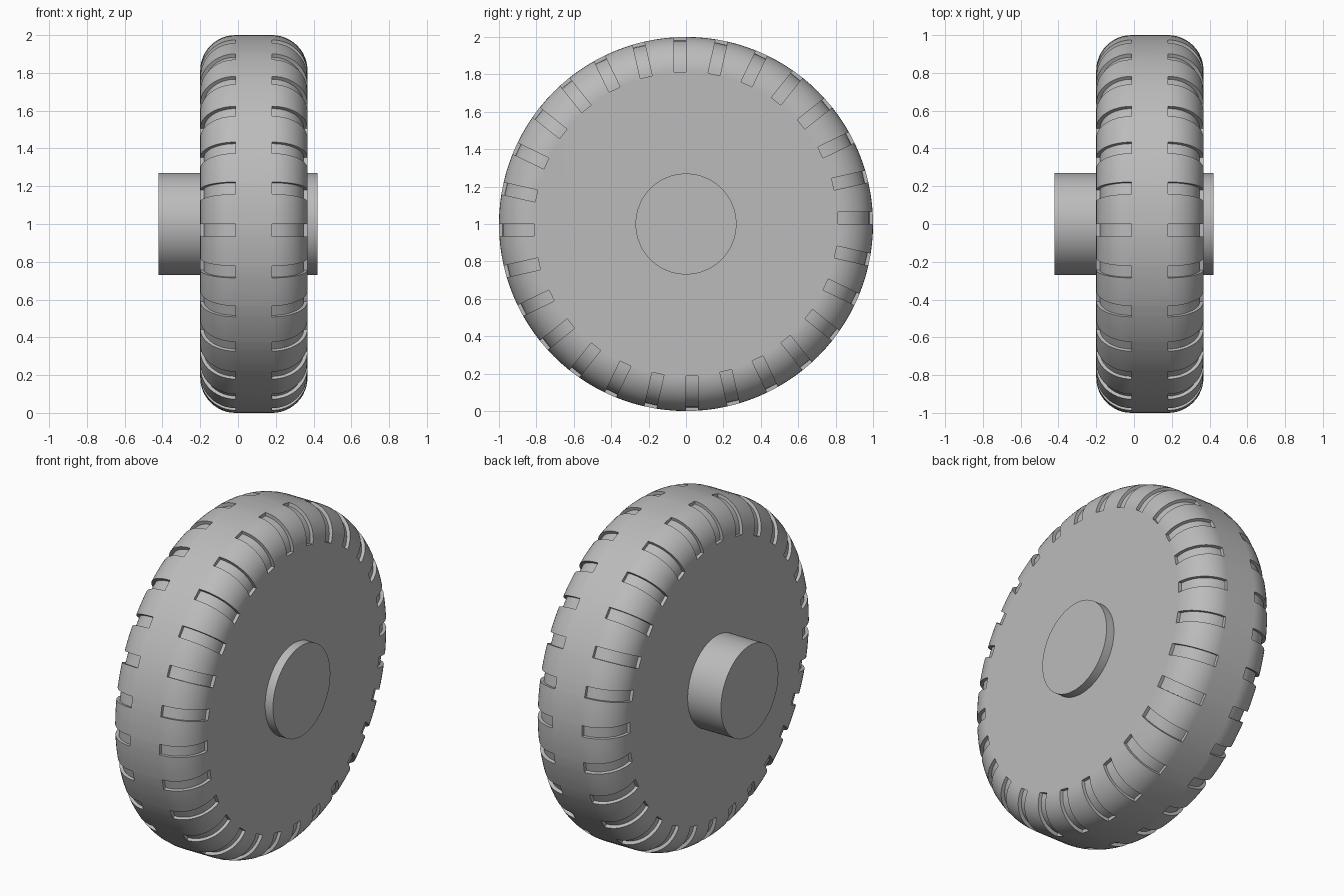
import bpy, bmesh, math
from mathutils import Matrix

if "Cube" in bpy.data.objects:
    bpy.data.objects.remove(bpy.data.objects["Cube"])

X0, X1 = -0.20, 0.368      # tyre side planes
R, FIL = 1.0, 0.187        # tyre radius and shoulder rounding
DEPTH, WIDTH, COUNT = 0.02, 0.065, 28
HUB_R, HUB_X = 0.27, 0.42

grey = bpy.data.materials.new("grey")
grey.diffuse_color = (0.5, 0.5, 0.5, 1)
grey.use_nodes = True
grey.node_tree.nodes["Principled BSDF"].inputs["Base Color"].default_value = grey.diffuse_color


def make_object(name, bm):
    bmesh.ops.recalc_face_normals(bm, faces=bm.faces[:])
    mesh = bpy.data.meshes.new(name)
    bm.to_mesh(mesh)
    bm.free()
    mesh.materials.append(grey)
    ob = bpy.data.objects.new(name, mesh)
    bpy.context.collection.objects.link(ob)
    return ob


def smooth(ob):
    bpy.ops.object.select_all(action='DESELECT')
    ob.select_set(True)
    bpy.context.view_layer.objects.active = ob
    bpy.ops.object.shade_smooth_by_angle(angle=math.radians(30))
    mod = ob.modifiers.new("normals", 'WEIGHTED_NORMAL')
    mod.keep_sharp = True


def arc(side, radius, steps=12):
    """Shoulder arc as (x, r), from the tread to the side plane."""
    cx = X1 - FIL if side > 0 else X0 + FIL
    return [(cx + side * radius * math.sin(a), R - FIL + radius * math.cos(a))
            for a in (math.pi / 2 * i / steps for i in range(steps + 1))]


# Tyre: revolved profile with rounded shoulders
profile = arc(-1, FIL)[::-1] + arc(1, FIL)
bm = bmesh.new()
SEG = 112
rings = [[bm.verts.new((x, r * math.cos(t), 1 + r * math.sin(t)))
          for t in (2 * math.pi * i / SEG for i in range(SEG))] for x, r in profile]
for a, b in zip(rings, rings[1:]):
    for i in range(SEG):
        j = (i + 1) % SEG
        bm.faces.new((a[i], a[j], b[j], b[i]))
bm.faces.new(rings[0])
bm.faces.new(rings[-1])
tyre = make_object("tyre", bm)

# Tread grooves: curved blocks cut out of both shoulders
bm = bmesh.new()
for side in (-1, 1):
    section = arc(side, FIL - DEPTH) + arc(side, FIL + 0.05)[::-1]
    for k in range(COUNT):
        turn = Matrix.Translation((0, 0, 1)) @ Matrix.Rotation(2 * math.pi * k / COUNT, 4, 'X')
        lo, hi = ([bm.verts.new(turn @ Matrix.Translation((x, r, w)).translation)
                   for x, r in section] for w in (0, WIDTH))
        bm.faces.new(lo)
        bm.faces.new(hi)
        n = len(section)
        for i in range(n):
            j = (i + 1) % n
            bm.faces.new((lo[i], lo[j], hi[j], hi[i]))
cutter = make_object("groove_cutter", bm)
cutter.hide_render = True

cut = tyre.modifiers.new("grooves", 'BOOLEAN')
cut.operation, cut.solver, cut.object = 'DIFFERENCE', 'EXACT', cutter
bpy.context.view_layer.objects.active = tyre
bpy.ops.object.modifier_apply(modifier="grooves")
bpy.data.objects.remove(cutter)
smooth(tyre)

# Hub stubs: long on the inner side, short on the outer side
for name, a, b in (("inner_hub", -HUB_X, X0 + 0.005), ("outer_hub", X1 - 0.005, HUB_X)):
    bm = bmesh.new()
    bmesh.ops.create_cone(bm, cap_ends=True, segments=96, radius1=HUB_R, radius2=HUB_R,
                          depth=b - a,
                          matrix=Matrix.Translation(((a + b) / 2, 0, 1))
                          @ Matrix.Rotation(math.pi / 2, 4, 'Y'))
    smooth(make_object(name, bm))
